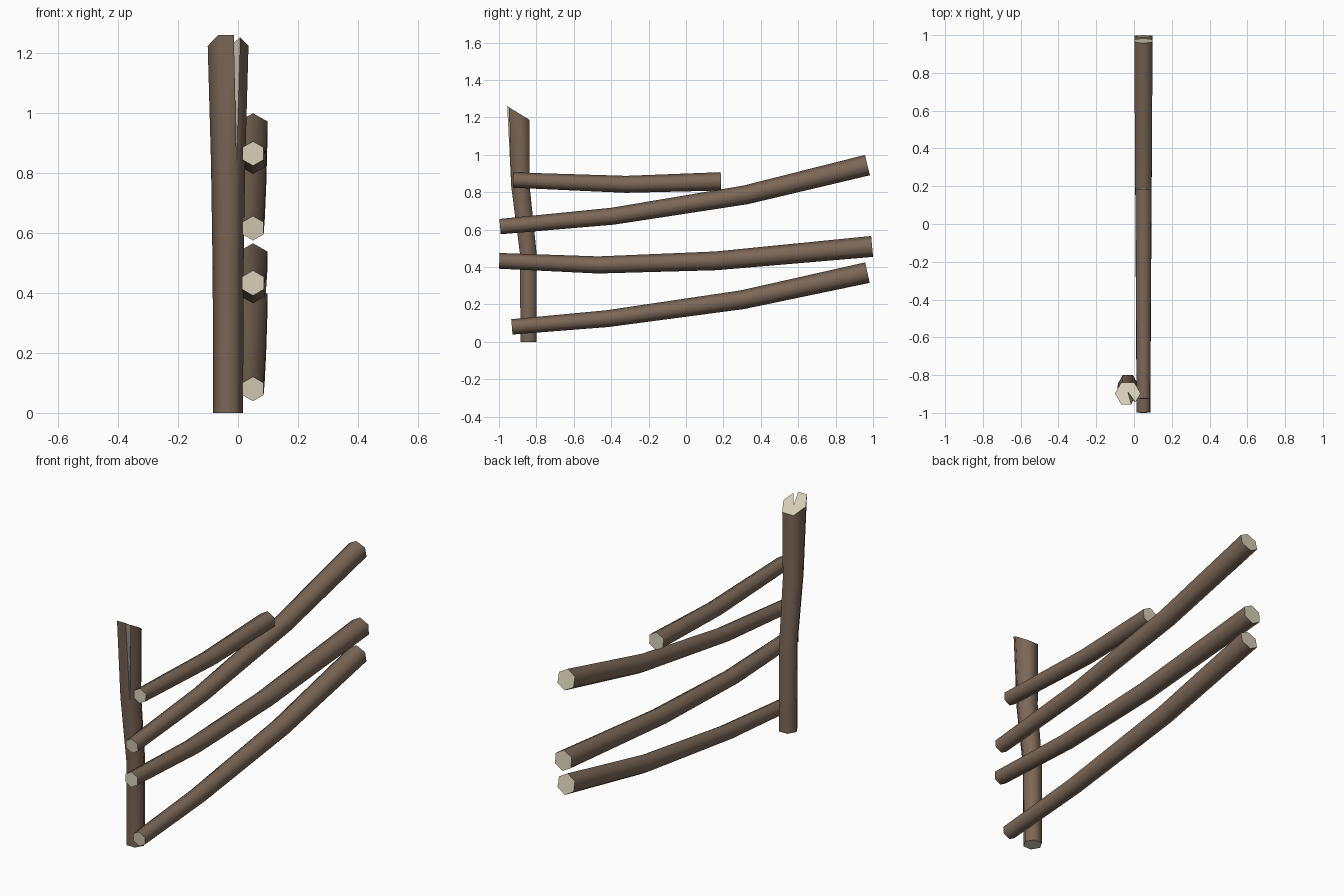
import bpy, bmesh, math
from mathutils import Vector

if "Cube" in bpy.data.objects:
    bpy.data.objects.remove(bpy.data.objects["Cube"])


def material(name, rgb):
    m = bpy.data.materials.new(name)
    m.diffuse_color = (*rgb, 1)
    m.use_nodes = True
    m.node_tree.nodes["Principled BSDF"].inputs["Base Color"].default_value = m.diffuse_color
    return m


bark = material("bark_brown", (0.200, 0.136, 0.095))
cut_wood = material("cut_wood", (0.67, 0.61, 0.47))


def finish(name, bm):
    """Smooth bark (index 0), flat cut faces (index 1), crisp edges between them."""
    bmesh.ops.recalc_face_normals(bm, faces=bm.faces[:])
    for f in bm.faces:
        f.smooth = f.material_index == 0
    for e in bm.edges:
        e.smooth = all(f.material_index == 0 for f in e.link_faces)
    me = bpy.data.meshes.new(name)
    bm.to_mesh(me)
    bm.free()
    me.materials.append(bark)
    me.materials.append(cut_wood)
    bpy.context.collection.objects.link(bpy.data.objects.new(name, me))


def ring(bm, centre, u, v, r):
    """Six-sided ring with corners on the u axis."""
    return [bm.verts.new(centre + r * (math.cos(i * math.pi / 3) * u + math.sin(i * math.pi / 3) * v))
            for i in range(6)]


def face(bm, verts, mat=0):
    bm.faces.new(verts).material_index = mat


def skin(bm, rings):
    for a, b in zip(rings, rings[1:]):
        for i in range(6):
            j = (i + 1) % 6
            face(bm, (a[i], a[j], b[j], b[i]))


X, Y = Vector((1, 0, 0)), Vector((0, 1, 0))


def rail(name, path, r0, r1):
    bm = bmesh.new()
    pts = [Vector((0.05, y, z)) for y, z in path]
    rings = []
    for i, p in enumerate(pts):
        t = (pts[min(i + 1, len(pts) - 1)] - pts[max(i - 1, 0)]).normalized()
        k = (p.y - pts[0].y) / (pts[-1].y - pts[0].y)
        rings.append(ring(bm, p, X.cross(t), X, r0 + (r1 - r0) * k))
    skin(bm, rings)
    face(bm, rings[0], 1)
    face(bm, rings[-1], 1)
    finish(name, bm)


# rails, listed bottom to top as (y, z) centre lines
rail("bottom_rail", [(-0.931, 0.08), (-0.42, 0.124), (0.30, 0.225), (0.97, 0.37)], 0.041, 0.056)
rail("lower_middle_rail", [(-0.998, 0.433), (-0.47, 0.411), (0.16, 0.433), (0.995, 0.51)], 0.042, 0.056)
rail("upper_middle_rail", [(-0.994, 0.616), (-0.39, 0.672), (0.32, 0.786), (0.97, 0.945)], 0.041, 0.056)
rail("short_top_rail", [(-0.924, 0.865), (-0.32, 0.842), (0.187, 0.858)], 0.041, 0.049)

# post: bent, widening upward, with a slanted and split top
bm = bmesh.new()
rings = [ring(bm, Vector((-0.033, y, z)), X, Y, r)
         for y, z, r in [(-0.842, 0, 0.05), (-0.843, 0.47, 0.0515), (-0.885, 0.83, 0.057), (-0.897, 1.2, 0.068)]]
low, top = rings[2], rings[3]
skin(bm, rings[:3])
face(bm, rings[0], 1)


def slant(y):
    return 1.26 - 0.61 * (y + 0.956)


for v in top:
    v.co.z = slant(v.co.y)
# the front right corner splits into left lip, crack bottom and right lip
corner = top[5]
left, inner, right = (bm.verts.new((x, y, slant(y))) for x, y in
                      [(-0.014, corner.co.y), (-0.033, -0.888), (0.0075, -0.944)])
for i in range(4):
    face(bm, (low[i], low[i + 1], top[i + 1], top[i]))
face(bm, (low[4], low[5], left, top[4]))
face(bm, (low[5], low[0], top[0], right))
face(bm, (low[5], inner, left), 1)
face(bm, (low[5], right, inner), 1)
face(bm, top[:5] + [left, inner, right], 1)
bm.verts.remove(corner)
finish("post", bm)
